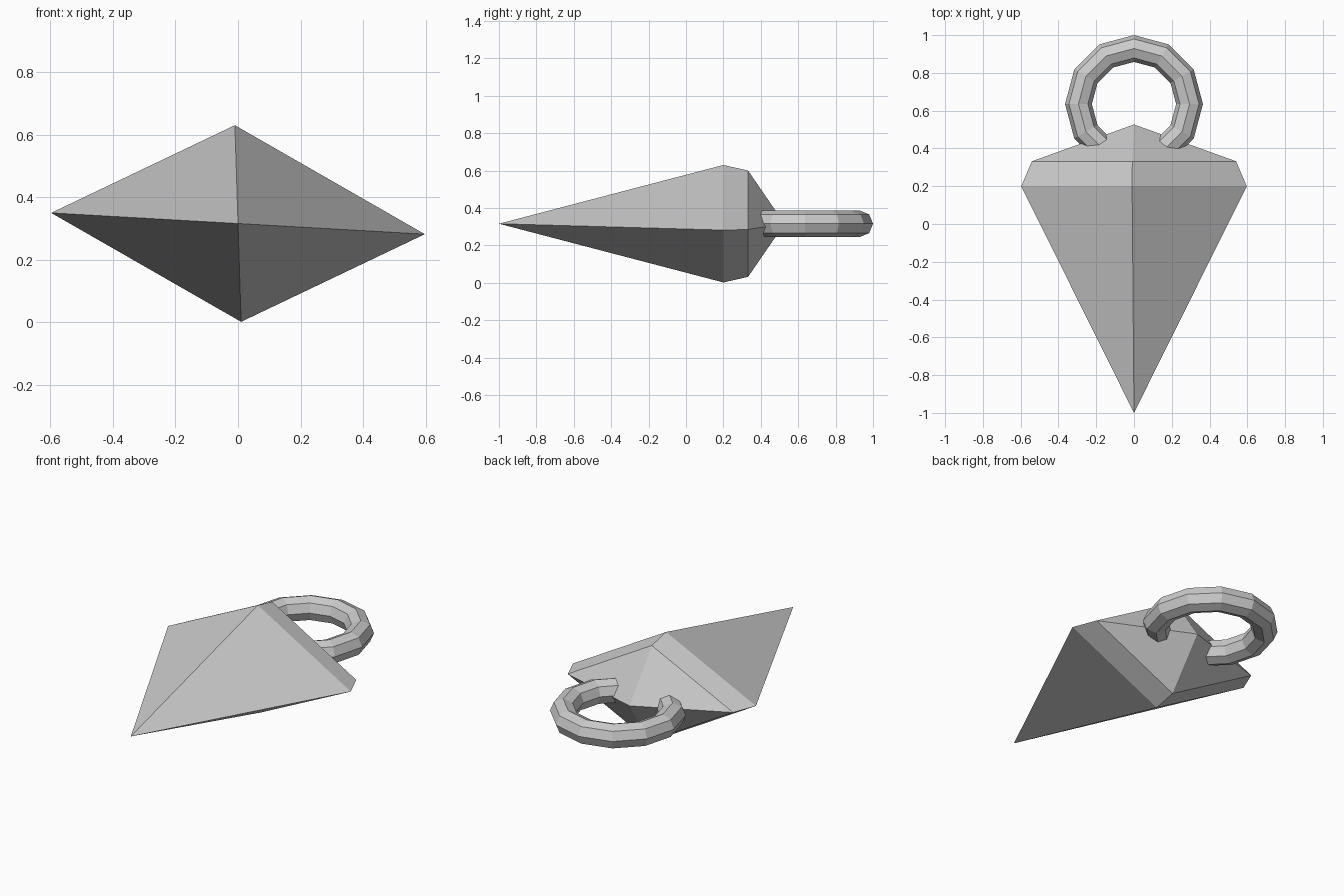
import bpy, bmesh, math

if "Cube" in bpy.data.objects:
    bpy.data.objects.remove(bpy.data.objects["Cube"])

ZC = 0.316  # height of the long axis


def make_object(name, bm):
    bmesh.ops.recalc_face_normals(bm, faces=bm.faces)
    mesh = bpy.data.meshes.new(name)
    bm.to_mesh(mesh)
    bm.free()
    obj = bpy.data.objects.new(name, mesh)
    bpy.context.collection.objects.link(obj)
    return obj


# Pointed four-sided body: two diamond sections between a long and a short point
section = [(-0.597, 0.034), (-0.01, 0.314), (0.597, -0.034), (0.01, -0.314)]
bm = bmesh.new()
wide, rear = [[bm.verts.new((x * s, y, ZC + z * s)) for x, z in section]
              for y, s in ((0.2, 1.0), (0.332, 0.905))]
tip = bm.verts.new((0, -1, ZC))
back = bm.verts.new((0, 0.527, ZC))
for i in range(4):
    j = (i + 1) % 4
    bm.faces.new((tip, wide[i], wide[j]))
    bm.faces.new((wide[i], rear[i], rear[j], wide[j]))
    bm.faces.new((rear[i], back, rear[j]))
make_object("pendulum_body", bm)

# Faceted hanging ring, sunk into the short point
bpy.ops.mesh.primitive_torus_add(major_segments=12, minor_segments=8,
                                 major_radius=0.294, minor_radius=0.071,
                                 location=(0, 0.635, ZC))
bpy.context.object.name = "hanging_ring"
